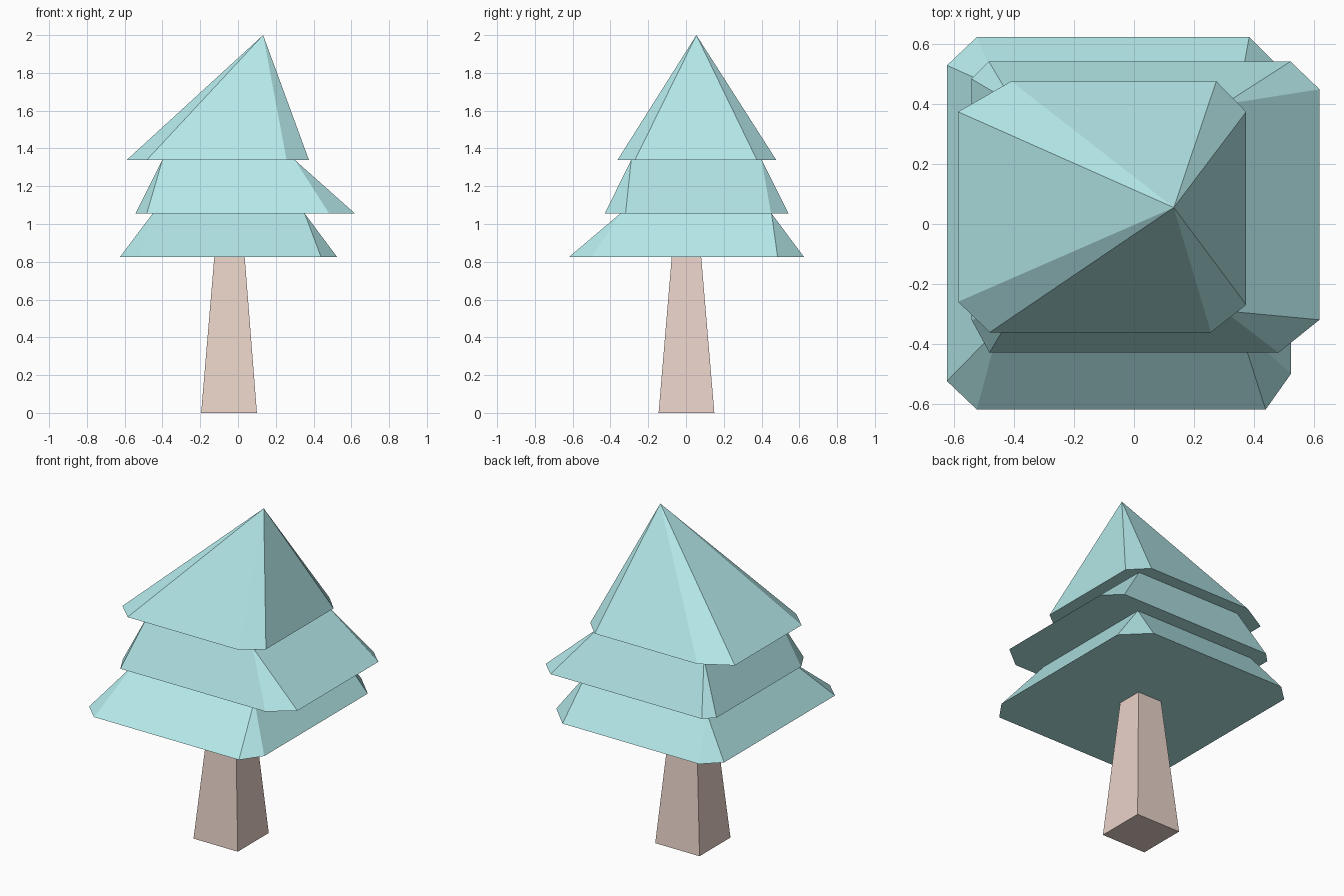
import bpy
import bmesh

if "Cube" in bpy.data.objects:
    bpy.data.objects.remove(bpy.data.objects["Cube"])


def material(name, rgb):
    mat = bpy.data.materials.new(name)
    mat.diffuse_color = (*rgb, 1)
    mat.use_nodes = True
    mat.node_tree.nodes["Principled BSDF"].inputs["Base Color"].default_value = mat.diffuse_color
    return mat


def rect(x0, x1, y0, y1):
    """Counter-clockwise corners, starting front left."""
    return [(x0, y0), (x1, y0), (x1, y1), (x0, y1)]


def solid(name, mat, base, z0, top, z1):
    """Join a base ring to a top ring; an 8-sided base folds onto 4 top corners or an apex."""
    bm = bmesh.new()
    low = [bm.verts.new((x, y, z0)) for x, y in base]
    high = [bm.verts.new((x, y, z1)) for x, y in top]
    n, m = len(low), len(high)
    step = n // m
    for i in range(n):
        a, b = low[i], low[(i + 1) % n]
        c, d = high[(i + 1) % n // step], high[i // step]
        bm.faces.new((a, b, c) if c is d else (a, b, c, d))
    bm.faces.new(low[::-1])
    if m > 2:
        bm.faces.new(high)
    bmesh.ops.recalc_face_normals(bm, faces=bm.faces[:])
    mesh = bpy.data.meshes.new(name)
    bm.to_mesh(mesh)
    bm.free()
    mesh.materials.append(mat)
    obj = bpy.data.objects.new(name, mesh)
    bpy.context.collection.objects.link(obj)
    return obj


bark = material("bark", (0.82, 0.65, 0.58))
leaf = material("foliage", (0.46, 0.81, 0.82))

# Tapered trunk
solid("trunk", bark, rect(-0.195, 0.10, -0.145, 0.15), 0,
      rect(-0.125, 0.035, -0.075, 0.08), 0.83)

# Foliage tiers: uneven cut-corner skirts narrowing to a rectangle
# (base points run in pairs: front left, front right, back right, back left)
solid("lower_foliage", leaf,
      [(-0.625, -0.525), (-0.525, -0.62), (0.44, -0.62), (0.525, -0.50),
       (0.525, 0.485), (0.385, 0.625), (-0.525, 0.625), (-0.625, 0.53)], 0.825,
      rect(-0.452, 0.353, -0.348, 0.453), 1.055)
solid("middle_foliage", leaf,
      [(-0.543, -0.32), (-0.483, -0.43), (0.483, -0.43), (0.62, -0.32),
       (0.62, 0.45), (0.523, 0.543), (-0.485, 0.543), (-0.543, 0.485)], 1.055,
      rect(-0.40, 0.30, -0.29, 0.40), 1.34)

# Pointed crown with an off-centre tip
solid("top_foliage", leaf,
      [(-0.588, -0.26), (-0.482, -0.362), (0.257, -0.362), (0.375, -0.27),
       (0.375, 0.375), (0.275, 0.477), (-0.41, 0.477), (-0.588, 0.375)], 1.34,
      [(0.133, 0.055)], 2.0)
